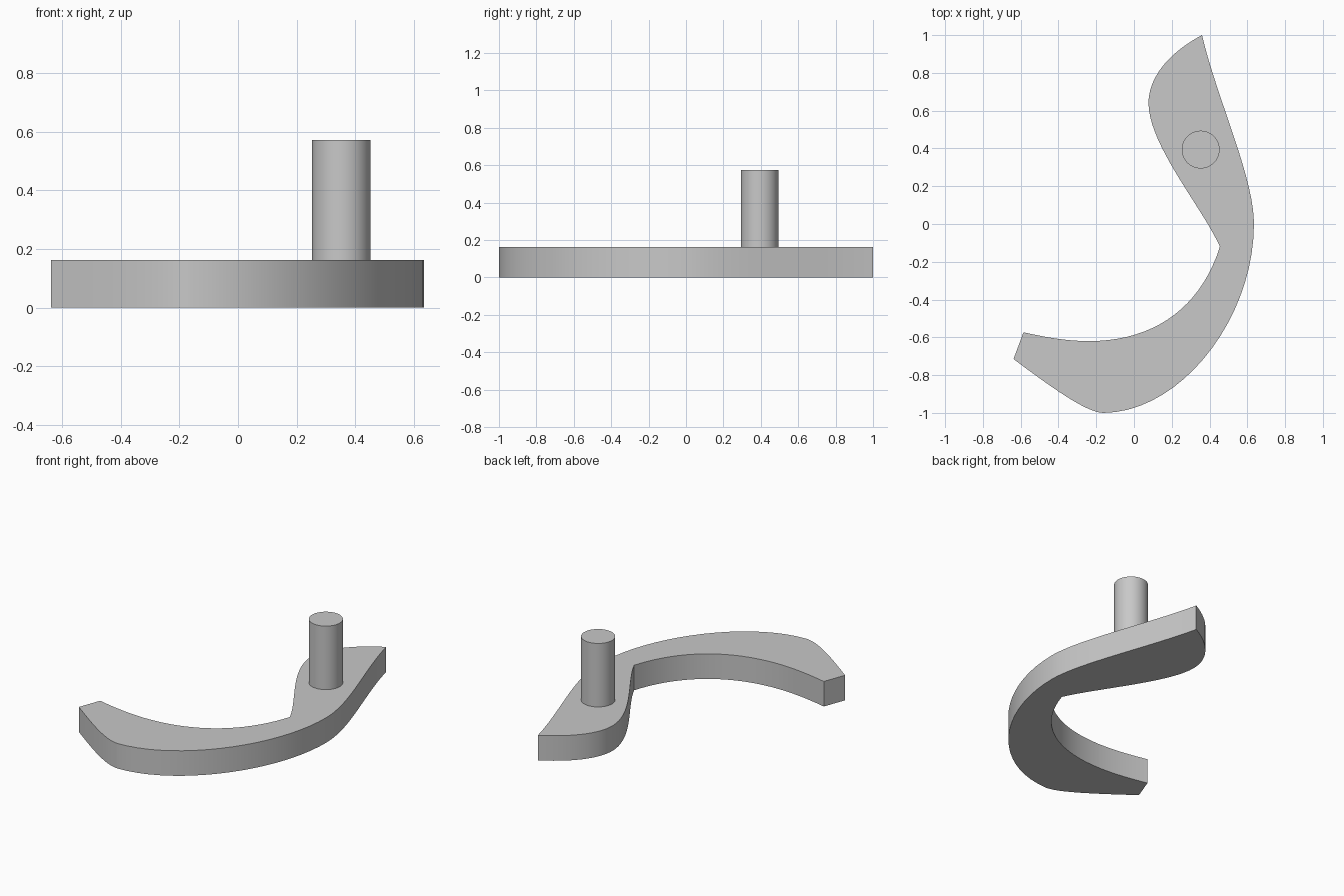
import bpy
import bmesh
import math
from mathutils import Vector
from mathutils.geometry import interpolate_bezier

cube = bpy.data.objects.get("Cube")
if cube:
    bpy.data.objects.remove(cube, do_unlink=True)

PLATE_TOP = 0.162
PEG_TOP = 0.573

grey = bpy.data.materials.new("light_grey")
grey.use_nodes = True
colour = (0.58, 0.58, 0.58, 1.0)
grey.diffuse_color = colour
grey.node_tree.nodes["Principled BSDF"].inputs["Base Color"].default_value = colour


def finish(obj):
    """Give the part its colour and smooth its curved walls."""
    obj.data.materials.clear()
    obj.data.materials.append(grey)
    bpy.ops.object.select_all(action="DESELECT")
    obj.select_set(True)
    bpy.context.view_layer.objects.active = obj
    bpy.ops.object.shade_smooth_by_angle(angle=math.radians(30))


# Outline, clockwise from the pointed tip: (handle, handle, end) per curve, (end,) per line
start = (0.36, 1.0)
segments = [
    ((0.44, 0.66), (0.635, 0.25), (0.635, 0.0)),         # outer flank
    ((0.635, -0.5), (0.25, -0.995), (-0.16, -1.0)),      # outer sweep
    ((-0.25, -1.0), (-0.43, -0.87), (-0.638, -0.715)),   # taper to the end
    ((-0.585, -0.573),),                                 # blunt end
    ((-0.47, -0.6), (-0.35, -0.62), (-0.24, -0.62)),     # inner sweep
    ((0.1, -0.62), (0.35, -0.45), (0.455, -0.12)),       # inner sweep to notch
    ((0.36, 0.09), (0.077, 0.42), (0.077, 0.64)),        # inner flank
    ((0.077, 0.78), (0.19, 0.91), start),                # rounded shoulder
]
outline = [Vector(start)]
for seg in segments:
    if len(seg) == 1:
        outline.append(Vector(seg[0]))
    else:
        h1, h2, end = map(Vector, seg)
        outline += interpolate_bezier(outline[-1], h1, h2, end, 20)[1:]
outline.pop()

# Curved plate
bm = bmesh.new()
base = bm.faces.new([bm.verts.new((p.x, p.y, 0)) for p in outline])
extruded = bmesh.ops.extrude_face_region(bm, geom=[base], use_keep_orig=True)["geom"]
top = [v for v in extruded if isinstance(v, bmesh.types.BMVert)]
bmesh.ops.translate(bm, verts=top, vec=(0, 0, PLATE_TOP))
bmesh.ops.recalc_face_normals(bm, faces=bm.faces)
mesh = bpy.data.meshes.new("curved_plate")
bm.to_mesh(mesh)
bm.free()
plate = bpy.data.objects.new("curved_plate", mesh)
bpy.context.collection.objects.link(plate)
finish(plate)

# Upright peg
bpy.ops.mesh.primitive_cylinder_add(
    vertices=64, radius=0.1, depth=PEG_TOP - PLATE_TOP,
    location=(0.353, 0.394, (PEG_TOP + PLATE_TOP) / 2))
peg = bpy.context.object
peg.name = "peg"
finish(peg)
